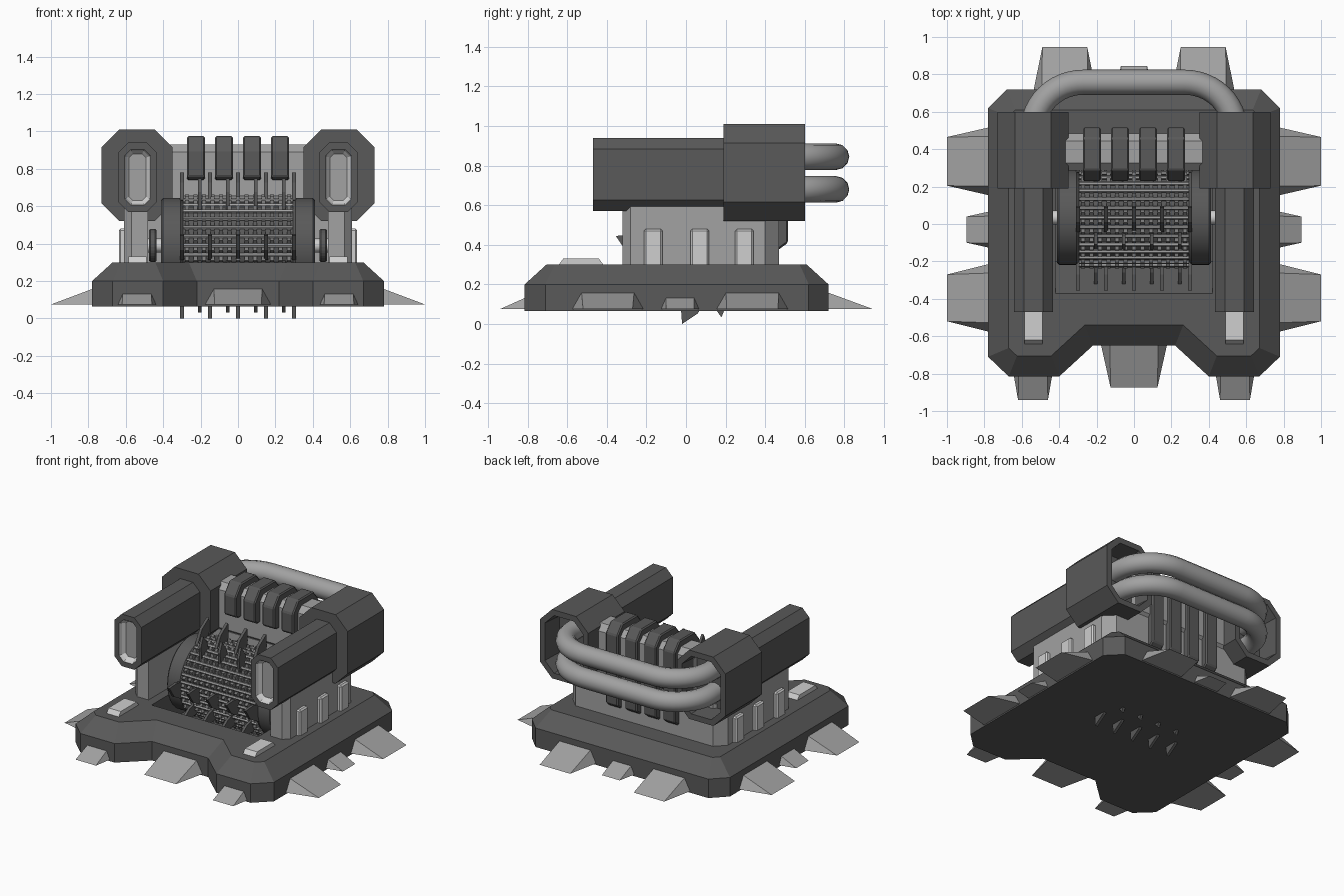
import bpy, bmesh
from math import sin, cos, pi, radians
from mathutils import Vector

if "Cube" in bpy.data.objects:
    bpy.data.objects.remove(bpy.data.objects["Cube"])


def material(name, v):
    m = bpy.data.materials.new(name)
    m.use_nodes = True
    m.diffuse_color = (v, v, v, 1)
    m.node_tree.nodes["Principled BSDF"].inputs["Base Color"].default_value = (v, v, v, 1)
    return m


DARK = material("dark grey", 0.1)
MID = material("mid grey", 0.36)
LIGHT = material("light grey", 0.62)
BEAD = material("bead grey", 0.19)


def finish(name, bm, *mats):
    bmesh.ops.recalc_face_normals(bm, faces=bm.faces)
    me = bpy.data.meshes.new(name)
    bm.to_mesh(me)
    bm.free()
    for m in mats:
        me.materials.append(m)
    ob = bpy.data.objects.new(name, me)
    bpy.context.collection.objects.link(ob)
    return ob


def add_prism(bm, pts, axis, lo, hi):
    """Extrude a profile along an axis; returns the low cap, high cap."""
    place = {"x": lambda a, b, t: (t, a, b),
             "y": lambda a, b, t: (a, t, b),
             "z": lambda a, b, t: (a, b, t)}[axis]
    rings = [[bm.verts.new(place(a, b, t)) for a, b in pts] for t in (lo, hi)]
    n = len(pts)
    caps = [bm.faces.new(r) for r in rings]
    for i in range(n):
        j = (i + 1) % n
        bm.faces.new((rings[0][i], rings[0][j], rings[1][j], rings[1][i]))
    bmesh.ops.recalc_face_normals(bm, faces=bm.faces)
    return caps


def prism(name, pts, axis, lo, hi, mat, bevel=0):
    bm = bmesh.new()
    add_prism(bm, pts, axis, lo, hi)
    if bevel:
        bmesh.ops.bevel(bm, geom=bm.edges[:], offset=bevel, segments=1, affect="EDGES")
    return finish(name, bm, mat)


def octagon(cx, cz, w, h, c):
    w, h = w / 2, h / 2
    half = [(w, -h + c), (w, h - c), (w - c, h), (-w + c, h)]
    return [(cx + s * a, cz + s * b) for s in (1, -1) for a, b in half]


def rect(a0, a1, b0, b1):
    return [(a0, b0), (a1, b0), (a1, b1), (a0, b1)]


def circle(cy, cz, r, n):
    return [(cy + r * cos(2 * pi * i / n), cz + r * sin(2 * pi * i / n)) for i in range(n)]


def mirrored(half):
    return half + [(-x, y) for x, y in reversed(half)]


def smooth(ob):
    bpy.ops.object.select_all(action="DESELECT")
    ob.select_set(True)
    bpy.context.view_layer.objects.active = ob
    bpy.ops.object.shade_smooth_by_angle(angle=radians(35))


# Base with sloped rim and notched front
bm = bmesh.new()
outline = mirrored([(0.22, -0.65), (0.4, -0.815), (0.67, -0.815), (0.78, -0.71),
                    (0.78, 0.62), (0.68, 0.72)])
top = add_prism(bm, outline, "z", 0.065, 0.2)[1]
bmesh.ops.inset_region(bm, faces=[top], thickness=0.11, use_even_offset=True)
bmesh.ops.translate(bm, verts=top.verts[:], vec=(0, 0, 0.1))
base = finish("base", bm, DARK)

# Pit in the base under the drum
pit = prism("pit_cutter", [(-0.39, 0.32), (-0.2, 0.11), (0.25, 0.11), (0.28, 0.32)],
            "x", -0.42, 0.42, DARK)
cut = base.modifiers.new("pit", "BOOLEAN")
cut.operation, cut.object = "DIFFERENCE", pit
bpy.context.view_layer.objects.active = base
bpy.ops.object.modifier_apply(modifier="pit")
bpy.data.objects.remove(pit)


# Wedge feet around the base
def wedge(name, x, y, out, w, tip, length, top):
    bm = bmesh.new()
    out = Vector(out)
    side = Vector((-out.y, out.x, 0))

    def v(u, s, z):
        return bm.verts.new(Vector((x, y, z)) + out * u + side * s)
    a, b = v(-0.02, -w, 0.075), v(-0.02, w, 0.075)
    c, d = v(-0.02, w * 0.72, top), v(-0.02, -w * 0.72, top)
    e, f = v(length, -tip, 0.075), v(length, tip, 0.075)
    for vs in ((a, b, c, d), (a, e, f, b), (d, c, f, e), (a, d, e), (b, f, c)):
        bm.faces.new(vs)
    finish(name, bm, MID)


for s, side in ((1, "left"), (-1, "right")):
    wedge("side_foot_front_" + side, s * 0.78, -0.395, (s, 0, 0), 0.185, 0.125, 0.22, 0.165)
    wedge("side_foot_rear_" + side, s * 0.78, 0.335, (s, 0, 0), 0.185, 0.13, 0.22, 0.165)
    wedge("side_foot_middle_" + side, s * 0.78, -0.03, (s, 0, 0), 0.1, 0.07, 0.115, 0.14)
    wedge("front_foot_" + side, s * 0.54, -0.815, (0, -1, 0), 0.105, 0.08, 0.125, 0.14)
    wedge("rear_foot_" + side, s * 0.37, 0.72, (0, 1, 0), 0.17, 0.12, 0.225, 0.165)
wedge("front_foot_middle", 0, -0.65, (0, -1, 0), 0.18, 0.125, 0.225, 0.165)
wedge("rear_foot_middle", 0, 0.72, (0, 1, 0), 0.1, 0.07, 0.125, 0.14)

# U-shaped lower body, cross bar and wrapped ribs
prism("lower_body", mirrored([(0.48, 0.3), (0.48, -0.32), (0.57, -0.32), (0.61, -0.28),
                              (0.61, 0.4), (0.54, 0.47)]), "z", 0.28, 0.6, MID)
prism("cross_bar", octagon(0.385, 0.755, 0.2, 0.35, 0.04), "x", -0.4, 0.4, MID)
rib = [(0.23, 0.76), (0.23, 0.9), (0.29, 0.975), (0.46, 0.975), (0.515, 0.91),
       (0.515, 0.41), (0.46, 0.37), (0.4, 0.37), (0.4, 0.74), (0.26, 0.74)]
for i in range(4):
    x = -0.225 + 0.15 * i
    prism("rib_%d" % (i + 1), rib, "x", x - 0.048, x + 0.048, DARK, 0.008)

# Side towers, barrels, panels and pads, for each side
for s, side in ((1, "left"), (-1, "right")):
    bm = bmesh.new()
    back = add_prism(bm, octagon(s * 0.54, 0.765, 0.38, 0.49, 0.095), "y", 0.19, 0.6)[1]
    bmesh.ops.inset_region(bm, faces=[back], thickness=0.04, use_even_offset=True)
    bmesh.ops.inset_region(bm, faces=[back], thickness=0.01, use_even_offset=True)
    bmesh.ops.translate(bm, verts=back.verts[:], vec=(0, -0.15, 0))
    finish("rear_housing_" + side, bm, DARK)

    bm = bmesh.new()
    face = add_prism(bm, octagon(s * 0.537, 0.755, 0.21, 0.37, 0.055), "y", -0.47, 0.25)[0]
    bmesh.ops.inset_region(bm, faces=[face], thickness=0.036, use_even_offset=True)
    ring = bmesh.ops.inset_region(bm, faces=[face], thickness=0.008, use_even_offset=True)
    bmesh.ops.translate(bm, verts=face.verts[:], vec=(0, 0.02, 0))
    for f in ring["faces"]:
        f.material_index = 1
    rim = bmesh.ops.inset_region(bm, faces=[face], thickness=0.016, use_even_offset=True)
    for f in rim["faces"]:
        f.material_index = 1
    bmesh.ops.translate(bm, verts=face.verts[:], vec=(0, 0.02, 0))
    face.material_index = 2
    finish("barrel_" + side, bm, DARK, LIGHT, MID)

    for i, y in enumerate((-0.165, 0.07, 0.295)):
        lo, hi = sorted((s * 0.59, s * 0.637))
        prism("side_panel_%s_%d" % (side, i + 1), rect(y - 0.047, y + 0.047, 0.28, 0.48),
              "x", lo, hi, LIGHT, 0.01)
    prism("front_pad_" + side, [(-0.65, 0.29), (-0.62, 0.33), (-0.44, 0.33), (-0.41, 0.29)],
          "x", s * 0.537 - 0.048, s * 0.537 + 0.048, LIGHT)

    # Drum flange, bearing and axle
    CY, CZ = 0.035, 0.39
    lo, hi = sorted((s * 0.295, s * 0.412))
    smooth(prism("drum_flange_" + side, circle(CY, CZ, 0.255, 32), "x", lo, hi, DARK, 0.012))
    lo, hi = sorted((s * 0.435, s * 0.475))
    prism("bearing_" + side, circle(CY, CZ, 0.09, 16), "x", lo, hi, DARK, 0.008)
    lo, hi = sorted((s * 0.38, s * 0.5))
    smooth(prism("axle_" + side, circle(CY, CZ, 0.037, 16), "x", lo, hi, LIGHT))

# Drum core, toothed rings and cross rods
smooth(prism("drum_core", circle(CY, CZ, 0.24, 32), "x", -0.3, 0.3, DARK))
N = 32
bm = bmesh.new()
tooth = []
for i in range(2 * N):
    r = 0.275 if i % 2 else 0.25
    tooth.append((CY + r * cos(pi * i / N), CZ + r * sin(pi * i / N)))
for i in range(13):
    x = (i - 6) * 0.0455
    add_prism(bm, tooth, "x", x - 0.011, x + 0.011)
finish("toothed_rings", bm, BEAD)
bm = bmesh.new()
for y, z in circle(CY, CZ, 0.258, N):
    add_prism(bm, circle(y, z, 0.011, 6), "x", -0.295, 0.295)
finish("drum_rods", bm, MID)


# Hooked claws around the drum
def claws(name, columns, start, reach, width, thick):
    bm = bmesh.new()
    shape = [(0.23, -0.01), (0.31, -0.018), (reach, 0), (0.33, width * 0.65), (0.23, width)]
    for x in columns:
        for k in range(4):
            a = radians(start + 90 * k)
            pts = [(CY + u * cos(a) - v * sin(a), CZ + u * sin(a) + v * cos(a))
                   for u, v in shape]
            add_prism(bm, pts, "x", x - thick, x + thick)
    finish(name, bm, DARK)


claws("large_claws", [-0.3 + 0.15 * i for i in range(5)], 82, 0.394, 0.11, 0.01)
claws("small_claws", [-0.205 + 0.15 * i for i in range(4)], 22, 0.385, 0.08, 0.009)

# Twin rear pipes
half = [(0.54, 0.4)] + [(0.27 + 0.27 * cos(pi * i / 24), 0.5 + 0.258 * sin(pi * i / 24))
                        for i in range(13)]
path = mirrored(half)
for z, label in ((0.845, "upper"), (0.68, "lower")):
    cu = bpy.data.curves.new("pipe", "CURVE")
    cu.dimensions = "3D"
    cu.bevel_depth, cu.bevel_resolution = 0.067, 4
    sp = cu.splines.new("POLY")
    sp.points.add(len(path) - 1)
    for p, (x, y) in zip(sp.points, path):
        p.co = (x, y, z, 1)
    cu.materials.append(MID)
    ob = bpy.data.objects.new("rear_pipe_" + label, cu)
    bpy.context.collection.objects.link(ob)
    bpy.ops.object.select_all(action="DESELECT")
    ob.select_set(True)
    bpy.context.view_layer.objects.active = ob
    bpy.ops.object.convert(target="MESH")
    smooth(bpy.context.view_layer.objects.active)
